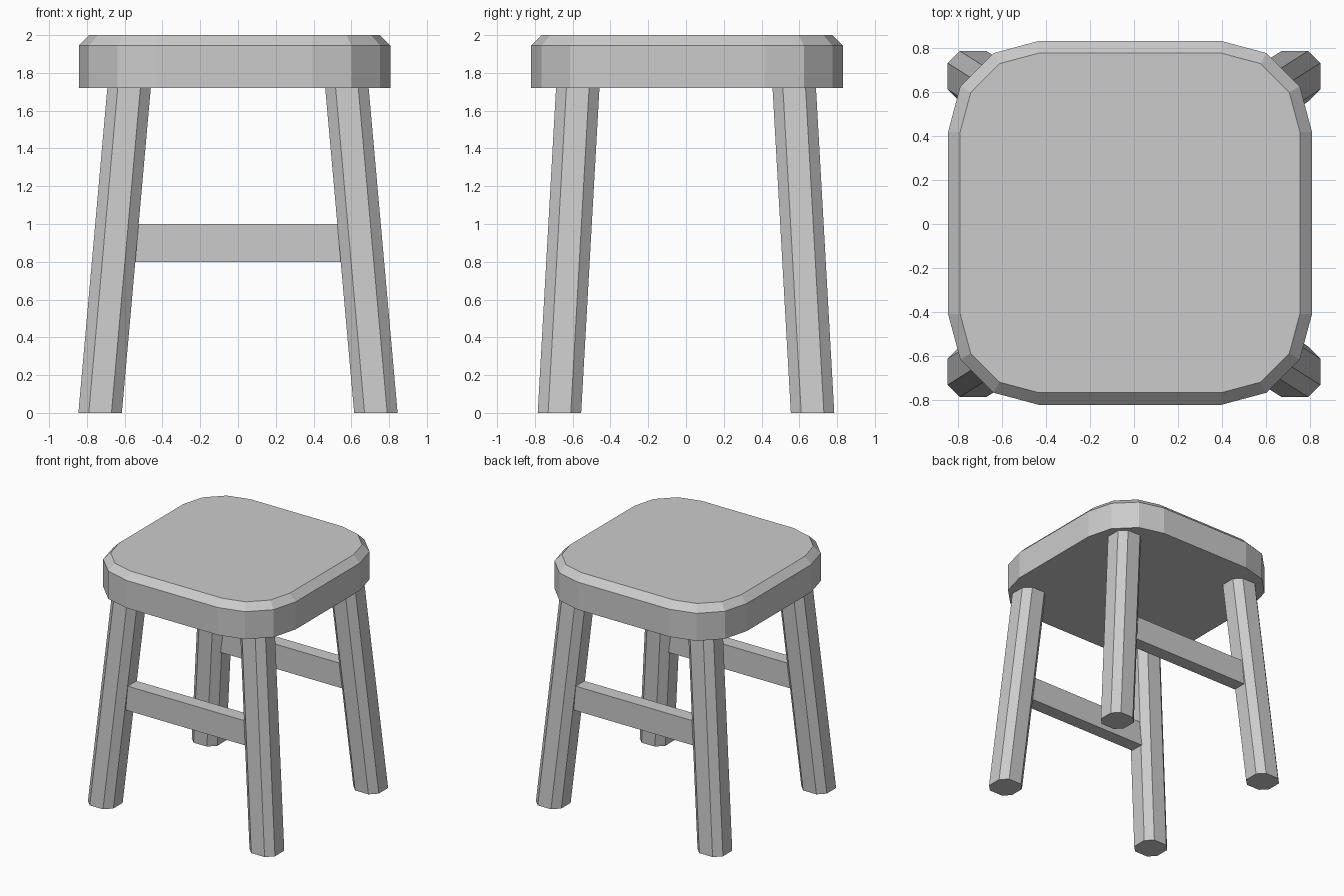
import bpy, bmesh
from math import cos, sin, radians

if "Cube" in bpy.data.objects:
    bpy.data.objects.remove(bpy.data.objects["Cube"])


def loft(name, rings):
    """Closed solid through rings of equal point count, bottom to top."""
    bm = bmesh.new()
    loops = [[bm.verts.new(p) for p in ring] for ring in rings]
    n = len(loops[0])
    for low, high in zip(loops, loops[1:]):
        for i in range(n):
            j = (i + 1) % n
            bm.faces.new((low[i], low[j], high[j], high[i]))
    bm.faces.new(loops[0][::-1])
    bm.faces.new(loops[-1])
    bmesh.ops.recalc_face_normals(bm, faces=bm.faces)
    mesh = bpy.data.meshes.new(name)
    bm.to_mesh(mesh)
    bm.free()
    obj = bpy.data.objects.new(name, mesh)
    bpy.context.collection.objects.link(obj)
    return obj


# Seat: rounded square with three facets per corner and a bevelled top edge
def seat_ring(radius, z, cx=-0.018, cy=0.005, straight=0.413):
    ring = []
    for quarter, (sx, sy) in enumerate([(1, 1), (-1, 1), (-1, -1), (1, -1)]):
        for step in range(4):
            a = radians(90 * quarter + 30 * step)
            ring.append((cx + sx * straight + radius * cos(a),
                         cy + sy * straight + radius * sin(a), z))
    return ring


loft("seat", [seat_ring(0.412, 1.72), seat_ring(0.412, 1.945), seat_ring(0.357, 2.0)])


# Legs: splayed posts with a corner-cut square section
def leg_ring(cx, cy, z, half=0.115, flat=0.06):
    section = [(half, -flat), (half, flat), (flat, half), (-flat, half),
               (-half, flat), (-half, -flat), (-flat, -half), (flat, -half)]
    return [(cx + x, cy + y, z) for x, y in section]


for y_name, sy in (("front", -1), ("back", 1)):
    for x_name, sx in (("left", -1), ("right", 1)):
        loft(f"{y_name}_{x_name}_leg",
             [leg_ring(sx * 0.73, sy * 0.67, 0), leg_ring(sx * 0.575, sy * 0.572, 1.74)])

    # Stretcher joining the left and right legs
    y0, y1 = sy * 0.615 - 0.056, sy * 0.615 + 0.056
    loft(f"{y_name}_stretcher",
         [[(-0.6, y0, z), (0.6, y0, z), (0.6, y1, z), (-0.6, y1, z)] for z in (0.8, 1.0)])
